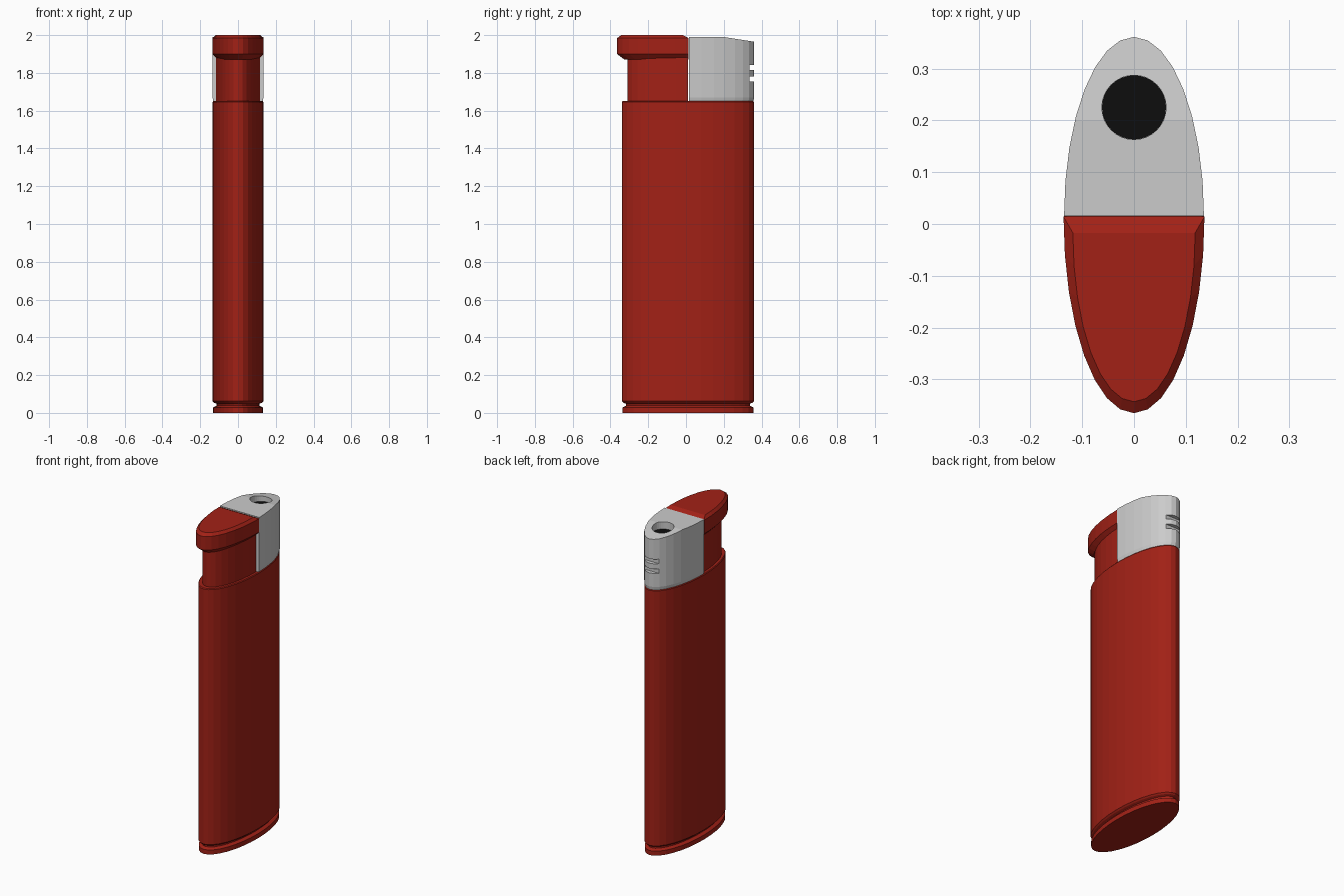
import bpy, bmesh, math
from mathutils import Vector

if "Cube" in bpy.data.objects:
    bpy.data.objects.remove(bpy.data.objects["Cube"])


def material(name, color):
    m = bpy.data.materials.new(name)
    m.diffuse_color = color
    m.use_nodes = True
    m.node_tree.nodes["Principled BSDF"].inputs["Base Color"].default_value = m.diffuse_color
    return m


red = material("red_plastic", (0.36, 0.015, 0.008, 1))
black = material("black", (0.004, 0.004, 0.004, 1))


def arc(a, b, cy, z, start=0, sweep=360, n=32):
    """Points on an ellipse, or on part of one, at height z."""
    count = n if sweep == 360 else n + 1
    angles = [math.radians(start + sweep * i / n) for i in range(count)]
    return [(a * math.cos(t), cy + b * math.sin(t), z) for t in angles]


def loft(name, rings, mat=None):
    """Closed solid through a stack of matching rings."""
    bm = bmesh.new()
    loops = [[bm.verts.new(p) for p in r] for r in rings]
    for lo, hi in zip(loops, loops[1:]):
        for i in range(len(lo)):
            j = (i + 1) % len(lo)
            bm.faces.new((lo[i], lo[j], hi[j], hi[i]))
    bm.faces.new(loops[0][::-1])
    bm.faces.new(loops[-1])
    bmesh.ops.recalc_face_normals(bm, faces=bm.faces)
    return finish(name, bm, mat)


def finish(name, bm, mat=None):
    me = bpy.data.meshes.new(name)
    bm.to_mesh(me)
    bm.free()
    if mat:
        me.materials.append(mat)
    ob = bpy.data.objects.new(name, me)
    bpy.context.collection.objects.link(ob)
    return ob


def cut(target, cutter):
    cutter.hide_render = True
    cutter.display_type = 'WIRE'
    mod = target.modifiers.new(cutter.name, 'BOOLEAN')
    mod.operation = 'DIFFERENCE'
    mod.solver = 'EXACT'
    mod.object = cutter


# Fuel body with the grooved base: (height, inset)
body_profile = [(0, 0.003), (0.028, 0.003), (0.038, 0.022), (0.048, 0.022),
                (0.054, 0.008), (0.062, 0), (1.645, 0), (1.65, 0.004)]
loft("fuel_body", [arc(0.135 - d, 0.35 - d, 0.01, z)
                   for z, d in body_profile], red)

# Narrow stem below the push button
loft("button_stem", [arc(0.117, 0.322, 0.011, z, 180, 180, 16)
                     for z in (1.645, 1.885)], red)

# Push button with chamfered rim: (height, half width, length, back edge)
button_profile = [(1.87, 0.107, 0.337, 0.012), (1.90, 0.136, 0.379, 0.014),
                  (1.984, 0.136, 0.379, 0.014), (2.0, 0.118, 0.326, -0.017)]
loft("push_button", [arc(a, b, cy, z, 180, 180, 16)
                     for z, a, b, cy in button_profile], red)

# Metal wind hood with a sloping rear top
hood = loft("wind_hood", [arc(0.135 - d, 0.346 - d, 0.015, z, 0, 180, 16)
                          for z, d in ((1.65, 0.004), (1.67, 0), (1.99, 0))])
bm = bmesh.new()
bm.from_mesh(hood.data)
res = bmesh.ops.bisect_plane(bm, geom=bm.verts[:] + bm.edges[:] + bm.faces[:],
                             plane_co=(0, 0.2, 1.99),
                             plane_no=Vector((0, 0.025, 0.16)).normalized(),
                             clear_outer=True)
bmesh.ops.holes_fill(bm, edges=[e for e in bm.edges if e.is_boundary])
bmesh.ops.recalc_face_normals(bm, faces=bm.faces)
bm.to_mesh(hood.data)
bm.free()

# Flame opening and its dark floor
cut(hood, loft("flame_hole_cutter", [arc(0.062, 0.062, 0.225, z)
                                     for z in (1.93, 2.05)]))
loft("burner_floor", [arc(0.0618, 0.0618, 0.225, z)
                      for z in (1.925, 1.945)], black)

# Two air slots across the back of the hood
for i, z in enumerate((1.768, 1.828)):
    bm = bmesh.new()
    bmesh.ops.create_cube(bm, size=1)
    bmesh.ops.scale(bm, vec=(0.3, 0.1, 0.028), verts=bm.verts)
    bmesh.ops.translate(bm, vec=(0, 0.386, z), verts=bm.verts)
    cut(hood, finish(f"air_slot_cutter_{i + 1}", bm))
